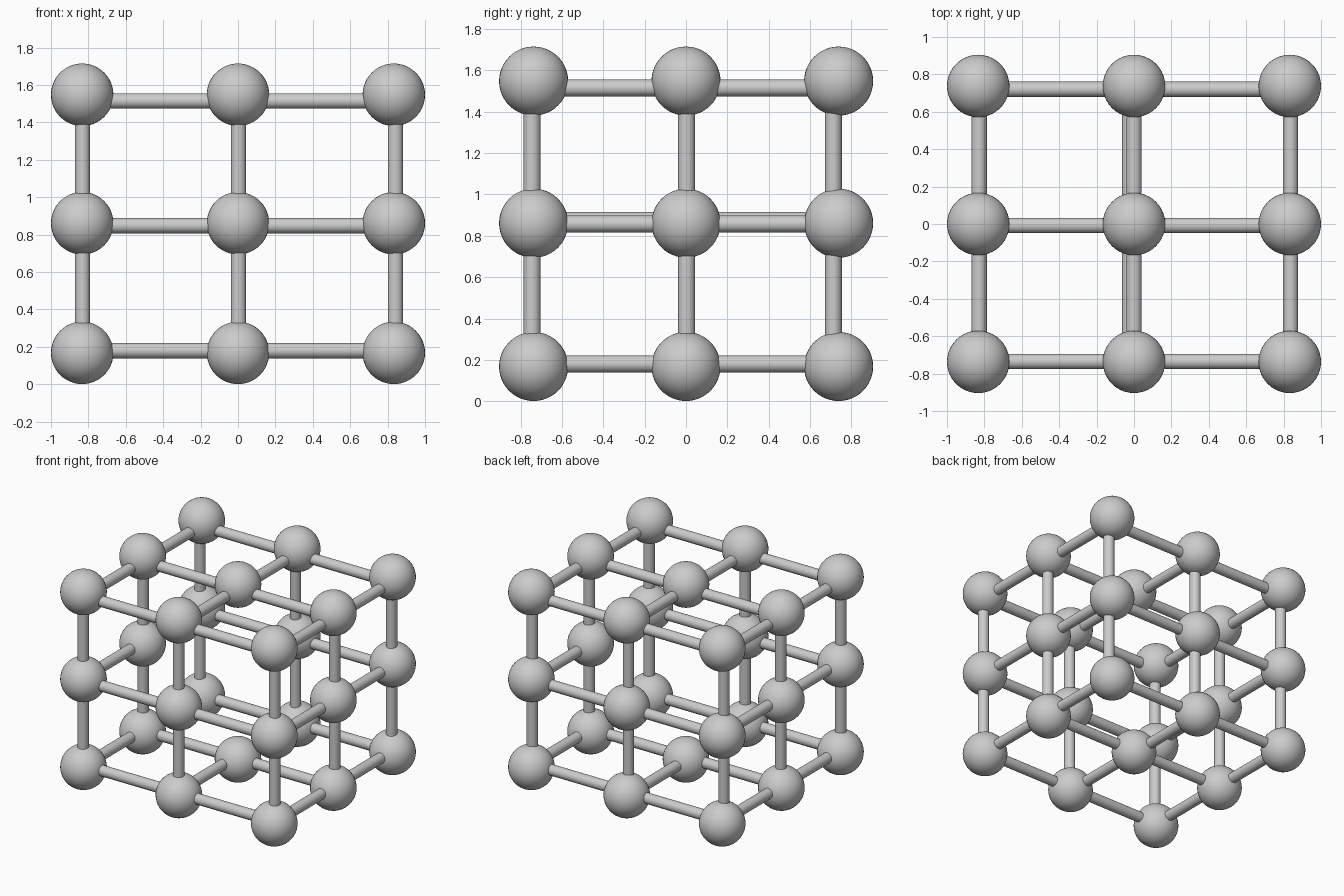
import bpy
from mathutils import Vector

if "Cube" in bpy.data.objects:
    bpy.data.objects.remove(bpy.data.objects["Cube"])

R_BALL, R_ROD = 0.167, 0.041
XS = (-0.833, 0.0, 0.833)
YS = (-0.737, 0.0, 0.738)
ZS = (0.168, 0.861, 1.548)


def smooth():
    bpy.ops.object.shade_smooth_by_angle()


def ball(name, loc):
    bpy.ops.mesh.primitive_uv_sphere_add(segments=40, ring_count=24, radius=R_BALL, location=loc)
    bpy.context.object.name = name
    smooth()


def rod(name, a, b):
    a, b = Vector(a), Vector(b)
    d = b - a
    bpy.ops.mesh.primitive_cylinder_add(vertices=32, radius=R_ROD, depth=d.length, location=(a + b) / 2)
    o = bpy.context.object
    o.name = name
    o.rotation_euler = d.to_track_quat('Z', 'Y').to_euler()
    smooth()


# Balls at every lattice point except the hollow centre
for i, x in enumerate(XS):
    for j, y in enumerate(YS):
        for k, z in enumerate(ZS):
            if (i, j, k) != (1, 1, 1):
                ball(f"ball_{i}{j}{k}", (x, y, z))

# Rods sit slightly off the ball centres
ROD_Z = (0.18, 0.848, 1.515)      # height of horizontal rods
ROD_Y = (-0.735, -0.008, 0.72)    # y of rods along x
ROD_X = (-0.828, 0.0, 0.837)      # x of rods along y
POST_X = (-0.831, 0.003, 0.842)
POST_Y = (-0.744, 0.003, 0.713)

for p in range(3):
    for q in range(3):
        if p == q == 1:
            continue
        for s in range(2):
            # Rods along x: p = row in y, q = layer
            rod(f"rod_x_{p}{q}{s}", (XS[s], ROD_Y[p], ROD_Z[q]), (XS[s + 1], ROD_Y[p], ROD_Z[q]))
            # Rods along y: p = column in x, q = layer
            x, z = ROD_X[p], ROD_Z[q]
            if p == 1 and q == 0:
                x = -0.023
            if q == 1:
                z = 0.875 if p == 0 else 0.857
            rod(f"rod_y_{p}{q}{s}", (x, YS[s], z), (x, YS[s + 1], z))
            # Upright posts: p = column in x, q = row in y
            rod(f"post_{p}{q}{s}", (POST_X[p], POST_Y[q], ZS[s]), (POST_X[p], POST_Y[q], ZS[s + 1]))
